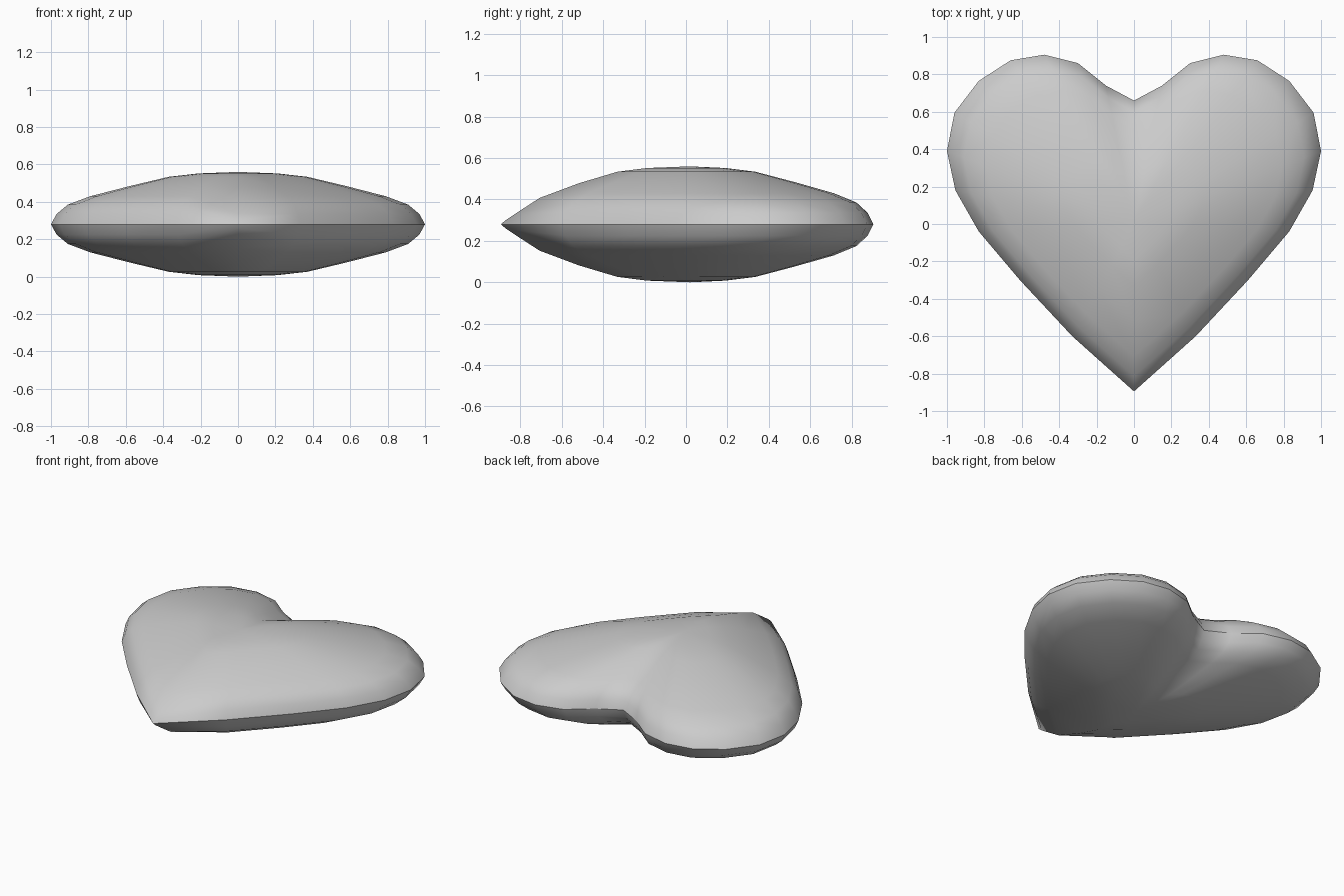
import bpy, bmesh

if "Cube" in bpy.data.objects:
    bpy.data.objects.remove(bpy.data.objects["Cube"])

MID = 0.283
# Right half of the heart outline, notch to tip
half = [(0, .66), (.15, .74), (.30, .86), (.48, .905), (.66, .875), (.83, .765), (.96, .595),
        (1.0, .39), (.955, .18), (.83, -.04), (.61, -.30), (.33, -.60), (0, -.895)]
outline = half + [(-x, y) for x, y in half[-2:0:-1]]
TIP = len(half) - 1
# Puffed cross-section: ring scale, height above the seam, height factor at the tip
rings = [(.97, .055, .4), (.91, .105, .55), (.79, .15, .85), (.58, .204, .97),
         (.37, .254, 1), (.21, .272, 1)]

bm = bmesh.new()
seam = [bm.verts.new((x, y, MID)) for x, y in outline]
n = len(seam)

# Upper and lower puffed shells share the seam
for side in (1, -1):
    prev = seam
    for s, h, tip in rings:
        ring = [bm.verts.new((x * s, y * s, MID + side * h * (tip if i == TIP else 1)))
                for i, (x, y) in enumerate(outline)]
        for i in range(n):
            j = (i + 1) % n
            bm.faces.new((prev[i], prev[j], ring[j], ring[i]))
        prev = ring
    top = bm.verts.new((0, 0.02, MID + side * .28))
    for i in range(n):
        bm.faces.new((prev[i], prev[(i + 1) % n], top))
bmesh.ops.recalc_face_normals(bm, faces=bm.faces)

# Smooth surface with a sharp seam
for f in bm.faces:
    f.smooth = True
for i in range(n):
    bm.edges.get((seam[i], seam[(i + 1) % n])).smooth = False

for v in bm.verts:
    v.co.z -= MID - .28
mesh = bpy.data.meshes.new("heart")
bm.to_mesh(mesh)
bm.free()
bpy.context.collection.objects.link(bpy.data.objects.new("heart", mesh))
